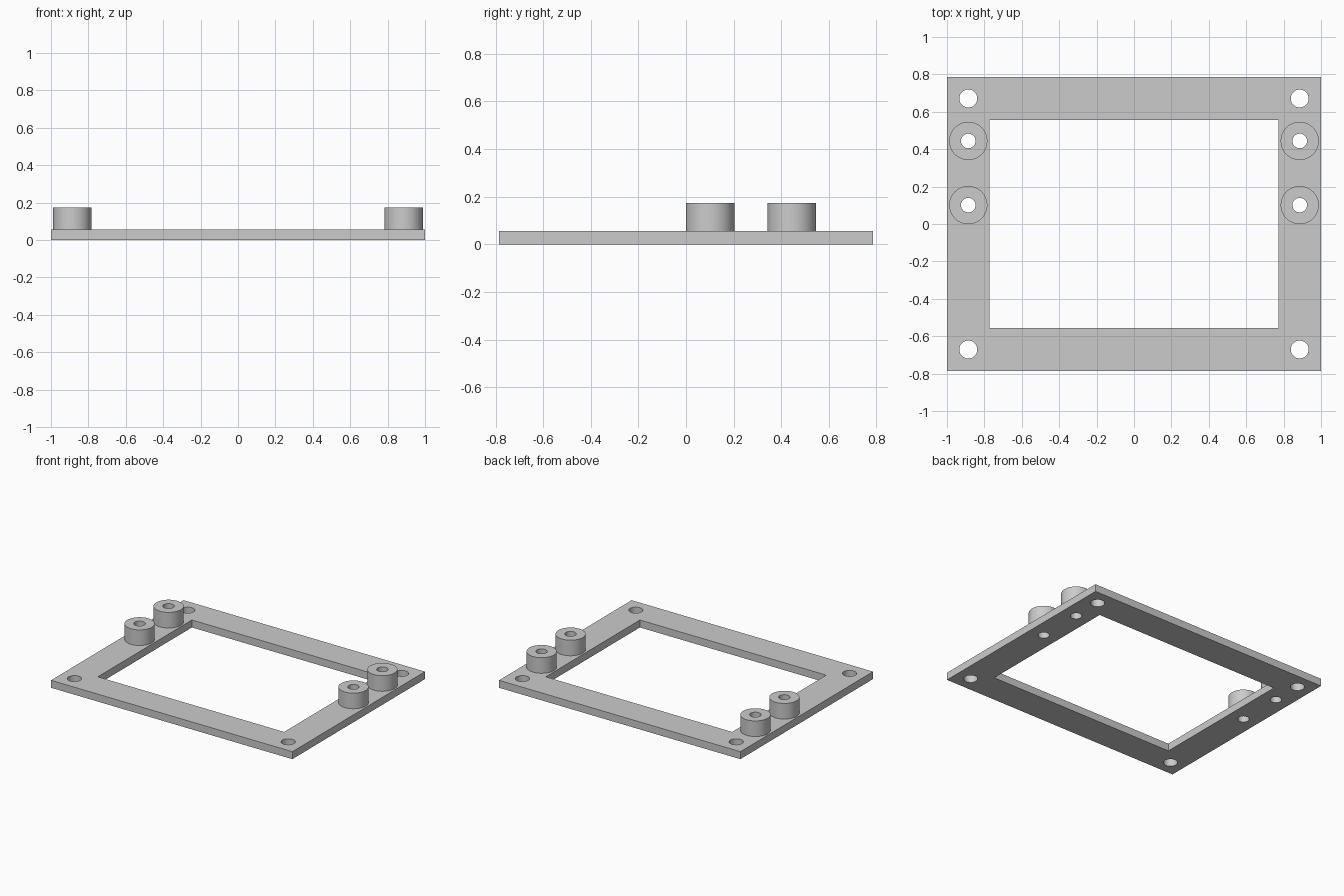
import bpy
import bmesh
from math import cos, sin, tau

cube = bpy.data.objects.get("Cube")
if cube:
    bpy.data.objects.remove(cube, do_unlink=True)

# Main dimensions
HALF_X, HALF_Y = 1.0, 0.785
OPEN_X, OPEN_Y = 0.772, 0.557
PLATE_TOP, POST_TOP = 0.056, 0.173
RAIL_X, CORNER_Y = 0.886, 0.671
POST_YS = (0.101, 0.444)
CORNER_R, POST_R, BORE_R = 0.048, 0.102, 0.039

grey = bpy.data.materials.new("plain_grey")
grey.use_nodes = True
grey.diffuse_color = (0.6, 0.6, 0.6, 1)
grey.node_tree.nodes["Principled BSDF"].inputs["Base Color"].default_value = (0.6, 0.6, 0.6, 1)


def rectangle(x, y):
    return [(-x, -y), (x, -y), (x, y), (-x, y)]


def circle(cx, cy, r, sides=48):
    return [(cx + r * cos(tau * i / sides), cy + r * sin(tau * i / sides))
            for i in range(sides)]


def extrude_outline(name, loops, bottom, top):
    """Solid from an outer loop with inner loops as holes."""
    curve = bpy.data.curves.new(name + "_outline", "CURVE")
    curve.dimensions = "2D"
    curve.fill_mode = "BOTH"
    curve.extrude = (top - bottom) / 2
    for loop in loops:
        spline = curve.splines.new("POLY")
        spline.points.add(len(loop) - 1)
        for point, (x, y) in zip(spline.points, loop):
            point.co = (x, y, 0, 1)
        spline.use_cyclic_u = True
    outline = bpy.data.objects.new(name + "_outline", curve)
    bpy.context.collection.objects.link(outline)
    graph = bpy.context.evaluated_depsgraph_get()
    mesh = bpy.data.meshes.new_from_object(outline.evaluated_get(graph))
    bpy.data.objects.remove(outline, do_unlink=True)
    bpy.data.curves.remove(curve)

    # Weld caps to walls and lift to the right height
    bm = bmesh.new()
    bm.from_mesh(mesh)
    bmesh.ops.remove_doubles(bm, verts=bm.verts, dist=0.0001)
    bmesh.ops.translate(bm, verts=bm.verts, vec=(0, 0, (top + bottom) / 2))
    bmesh.ops.recalc_face_normals(bm, faces=bm.faces)
    bm.to_mesh(mesh)
    bm.free()
    mesh.name = name
    mesh.materials.clear()
    mesh.materials.append(grey)
    obj = bpy.data.objects.new(name, mesh)
    bpy.context.collection.objects.link(obj)
    bpy.ops.object.select_all(action="DESELECT")
    obj.select_set(True)
    bpy.context.view_layer.objects.active = obj
    bpy.ops.object.shade_smooth_by_angle()
    return obj


# Frame plate with window, corner holes and post bores
plate = [rectangle(HALF_X, HALF_Y), rectangle(OPEN_X, OPEN_Y)]
for side in (-1, 1):
    plate += [circle(side * RAIL_X, y, CORNER_R) for y in (-CORNER_Y, CORNER_Y)]
    plate += [circle(side * RAIL_X, y, BORE_R) for y in POST_YS]
extrude_outline("frame_plate", plate, 0, PLATE_TOP)

# Hollow standoff posts on both rails
for side, label in ((-1, "right"), (1, "left")):
    for y, place in zip(POST_YS, ("front", "back")):
        x = side * RAIL_X
        extrude_outline(f"{label}_{place}_standoff",
                        [circle(x, y, POST_R), circle(x, y, BORE_R)],
                        PLATE_TOP, POST_TOP)
